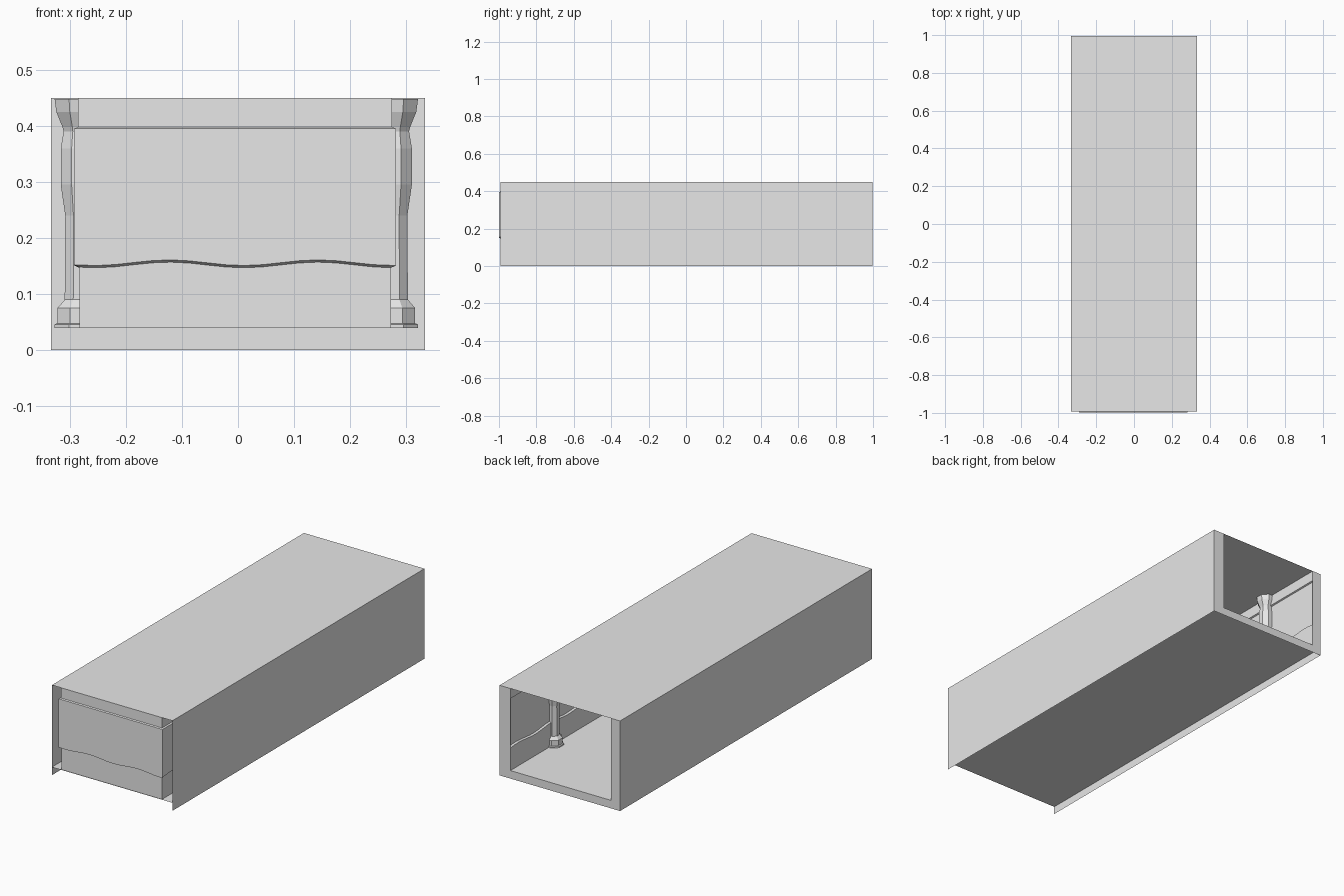
import bpy, bmesh, math

if "Cube" in bpy.data.objects:
    bpy.data.objects.remove(bpy.data.objects["Cube"])

grey = bpy.data.materials.new("plain_grey")
grey.diffuse_color = (0.8, 0.8, 0.8, 1)
grey.use_nodes = True
grey.node_tree.nodes["Principled BSDF"].inputs["Base Color"].default_value = grey.diffuse_color

FRONT, BACK = -0.993, 0.996      # ends of the outer shell
HALF, TOP, FLOOR = 0.333, 0.45, 0.04
LEFT, RIGHT, END = -0.283, 0.273, -0.99   # inner wall faces


def make(name, verts, faces):
    mesh = bpy.data.meshes.new(name)
    mesh.from_pydata(verts, [], faces)
    mesh.materials.append(grey)
    obj = bpy.data.objects.new(name, mesh)
    bpy.context.collection.objects.link(obj)
    return obj


def rect_y(name, x0, x1, z0, z1, y):
    make(name, [(x0, y, z0), (x0, y, z1), (x1, y, z1), (x1, y, z0)], [(0, 1, 2, 3)])


def flat(name, z, flip=False):
    v = [(-HALF, FRONT, z), (HALF, FRONT, z), (HALF, BACK, z), (-HALF, BACK, z)]
    make(name, v, [(3, 2, 1, 0) if flip else (0, 1, 2, 3)])


# Roof and floor sheets
flat("roof", TOP)
flat("floor", FLOOR)

# Outer side walls, running down past the floor
for side, s in (("left", -1), ("right", 1)):
    x = s * HALF
    v = [(x, FRONT, 0), (x, BACK, 0), (x, BACK, TOP), (x, FRONT, TOP)]
    make(side + "_outer_wall", v, [(0, 1, 2, 3) if s > 0 else (3, 2, 1, 0)])

# Frame around the open back end
rect_y("back_frame_left", -HALF, LEFT, FLOOR, TOP, BACK)
rect_y("back_frame_right", RIGHT, HALF, FLOOR, TOP, BACK)
rect_y("back_frame_sill", -HALF, HALF, 0, FLOOR, BACK)


def wave(t):
    return 0.156 - 0.005 * math.cos(2 * math.pi * (t - 0.01) / 0.265)


def lining(name, start, end, out, miter_a, miter_b):
    """Panelled wall: lower part with wavy top, set-back panel, frieze."""
    length = math.dist(start, end)
    n = max(8, round(length / 0.033))
    verts, faces = [], []
    for i in range(n + 1):
        f = i / n
        x = start[0] + (end[0] - start[0]) * f
        y = start[1] + (end[1] - start[1]) * f
        mx, my = miter_a if i == 0 else miter_b if i == n else (0, 0)
        w = wave(x if out[0] == 0 else y)
        for d, z in ((0, FLOOR), (0, w - 0.004), (0.009, w),
                     (0.009, 0.395), (0.002, 0.398), (0.002, TOP)):
            verts.append((x + d * (out[0] + mx), y + d * (out[1] + my), z))
    for i in range(n):
        for j in range(5):
            a = i * 6 + j
            faces.append((a, a + 6, a + 7, a + 1))
    make(name, verts, faces)


lining("left_inner_wall", (LEFT, END), (LEFT, BACK), (-1, 0), (0, -1), (0, 0))
lining("end_wall", (RIGHT, END), (LEFT, END), (0, -1), (1, 0), (-1, 0))
lining("right_inner_wall", (RIGHT, BACK), (RIGHT, END), (1, 0), (0, 0), (0, -1))

# Eight-sided pillars let into the inner walls: (half width, height)
PROFILE = [(0.044, 0.04), (0.044, 0.046), (0.039, 0.048), (0.039, 0.075),
           (0.026, 0.09), (0.025, 0.24), (0.033, 0.295), (0.033, 0.36),
           (0.028, 0.39), (0.030, 0.398), (0.041, 0.425), (0.044, 0.448)]


def pillar(name, cx, cy):
    verts, faces = [], []
    for r, z in PROFILE:
        for k in range(8):
            a = math.radians(22.5 + 45 * k)
            q = r / math.cos(math.radians(22.5))
            verts.append((cx + q * math.cos(a), cy + q * math.sin(a), z))
    for i in range(len(PROFILE) - 1):
        for k in range(8):
            a, b = i * 8 + k, i * 8 + (k + 1) % 8
            faces.append((a, b, b + 8, a + 8))
    make(name, verts, faces)


for i, y in enumerate((-0.65, 0.0, 0.65), 1):
    pillar(f"left_pillar_{i}", LEFT, y)
    pillar(f"right_pillar_{i}", RIGHT + 0.004, y)
